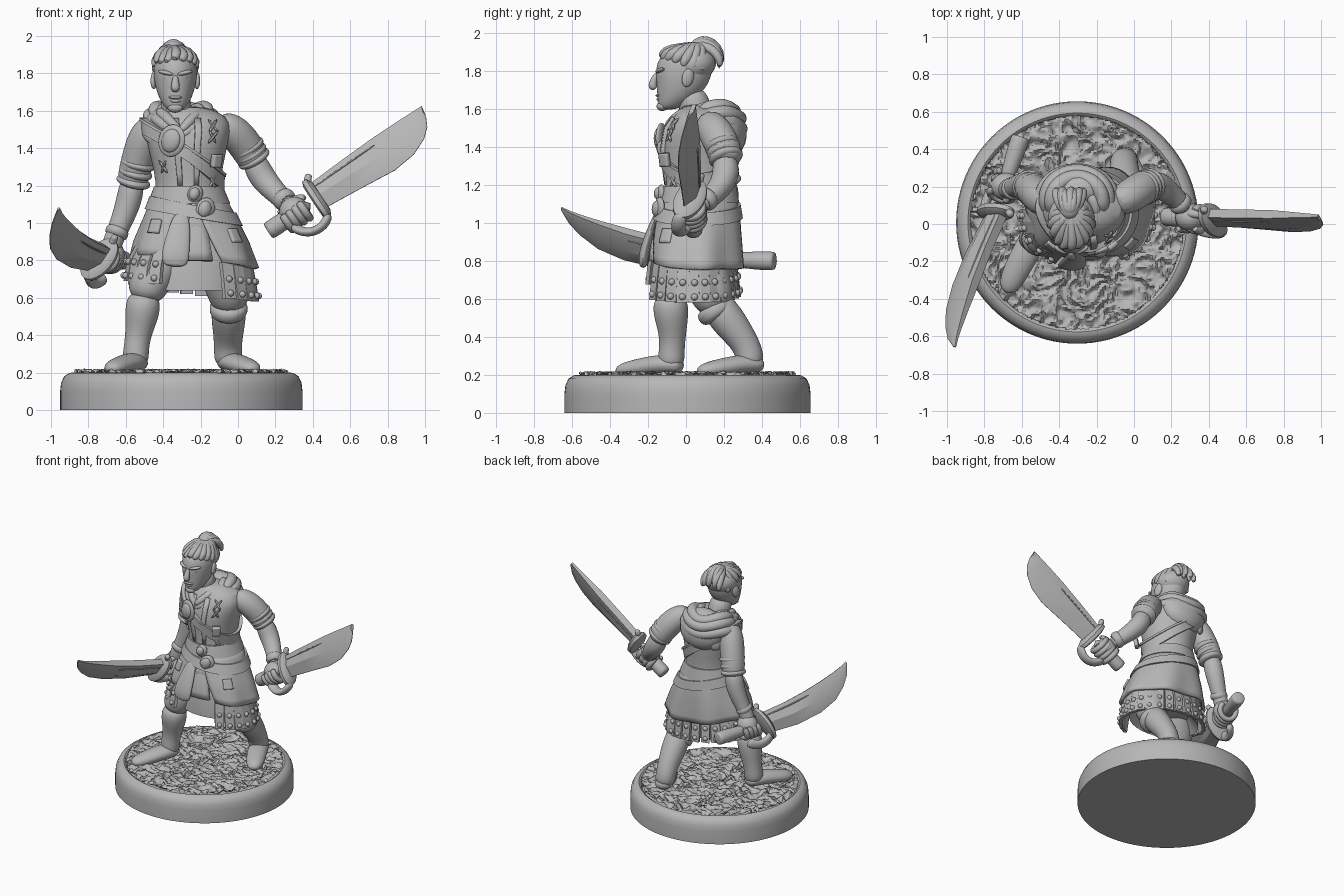
import bpy, bmesh, math, random
from mathutils import Vector as V, noise

random.seed(4)
if "Cube" in bpy.data.objects:
    bpy.data.objects.remove(bpy.data.objects["Cube"])

stone = bpy.data.materials.new("plain_grey")
stone.use_nodes = True
GREY = (0.47, 0.47, 0.47, 1)
stone.diffuse_color = GREY
stone.node_tree.nodes["Principled BSDF"].inputs["Base Color"].default_value = GREY
TAU = 2 * math.pi


def finish(name, bm, sub=0, angle=40):
    bmesh.ops.recalc_face_normals(bm, faces=bm.faces)
    me = bpy.data.meshes.new(name)
    bm.to_mesh(me)
    bm.free()
    ob = bpy.data.objects.new(name, me)
    bpy.context.collection.objects.link(ob)
    me.materials.append(stone)
    if sub:
        ob.modifiers.new("smooth", 'SUBSURF').levels = sub
    bpy.ops.object.select_all(action='DESELECT')
    ob.select_set(True)
    bpy.context.view_layer.objects.active = ob
    bpy.ops.object.shade_smooth_by_angle(angle=math.radians(angle))
    return ob


def loft(name, rings, loop=False, sub=0, angle=40):
    """Skin a list of equal point rings."""
    bm = bmesh.new()
    vs = [[bm.verts.new(p) for p in r] for r in rings]
    n = len(rings[0])
    for j in range(len(vs) if loop else len(vs) - 1):
        a, b = vs[j], vs[(j + 1) % len(vs)]
        for i in range(n):
            bm.faces.new((a[i], a[(i + 1) % n], b[(i + 1) % n], b[i]))
    if not loop:
        bm.faces.new(vs[0])
        bm.faces.new(vs[-1])
    return finish(name, bm, sub, angle)


def tube(name, pts, sub=2, n=10, flat=1.0):
    """Tapered limb through (x, y, z, radius) points."""
    P = [V(p[:3]) for p in pts]
    rings, side = [], None
    for i, p in enumerate(P):
        t = (P[min(i + 1, len(P) - 1)] - P[max(i - 1, 0)]).normalized()
        if side is None:
            side = V((1, 0, 0)) if abs(t.z) > 0.8 else t.cross(V((0, 0, 1)))
        side = (side - t * side.dot(t)).normalized()
        up, r = t.cross(side), pts[i][3]
        rings.append([p + side * r * math.cos(TAU * k / n) + up * r * flat * math.sin(TAU * k / n)
                      for k in range(n)])
    return loft(name, rings, sub=sub, angle=60)


def blob(name, loc, size, rot=(0, 0, 0)):
    bm = bmesh.new()
    bmesh.ops.create_uvsphere(bm, u_segments=20, v_segments=12, radius=1)
    ob = finish(name, bm, 0, 60)
    ob.location, ob.scale, ob.rotation_euler = loc, size, rot


# ---- body outline: z, centre x, centre y, half width, half depth
BODY = [(.76, -.24, .045, .335, .255), (.9, -.25, .05, .295, .24), (1.0, -.255, .06, .25, .22),
        (1.12, -.262, .07, .195, .19), (1.2, -.265, .07, .165, .175), (1.38, -.27, .07, .205, .2),
        (1.5, -.27, .08, .235, .19), (1.57, -.275, .09, .225, .15), (1.63, -.3, .08, .12, .1)]


def skin(a, z, off=0.0):
    """Point on the body outline at angle a and height z, pushed out by off."""
    z = max(BODY[0][0], min(BODY[-1][0], z))
    for lo, hi in zip(BODY, BODY[1:]):
        if z <= hi[0]:
            f = (z - lo[0]) / (hi[0] - lo[0])
            _, cx, cy, rx, ry = [u + (v - u) * f for u, v in zip(lo, hi)]
            return V((cx + (rx + off) * math.cos(a), cy + (ry + off) * math.sin(a), z))


def band(name, z0, slope, high, thick, n=64):
    """Belt that hugs the body."""
    rings = []
    for k in range(n):
        a = TAU * k / n
        z = z0 + slope * math.cos(a)
        rings.append([skin(a, z + s * high / 2, t) for s, t in
                      ((-1, -.02), (-1, thick), (1, thick), (1, -.02))])
    loft(name, rings, loop=True)


def patch(name, a0, a1, z0, z1, thick=.012):
    """Small cloth plate on the body."""
    bm = bmesh.new()
    g = [[bm.verts.new(skin(a0 + (a1 - a0) * i / 4, z0 + (z1 - z0) * j / 6, thick))
          for i in range(5)] for j in range(7)]
    for j in range(6):
        for i in range(4):
            bm.faces.new((g[j][i], g[j][i + 1], g[j + 1][i + 1], g[j + 1][i]))
    finish(name, bm).modifiers.new("thick", 'SOLIDIFY').thickness = .03


# ---- round base with a rough floor
CX, CY = -.303, .008
prof = [(.648, 0), (.648, .1), (.643, .145), (.627, .18), (.6, .197), (.585, .2), (.57, .19), (.56, .16)]
loft("base", [[(CX + r * math.cos(TAU * k / 96), CY + r * math.sin(TAU * k / 96), z)
               for k in range(96)] for r, z in prof])
bm = bmesh.new()
bmesh.ops.create_grid(bm, x_segments=130, y_segments=130, size=.58)
bmesh.ops.delete(bm, geom=[v for v in bm.verts if v.co.length > .575], context='VERTS')
for v in bm.verts:
    x, y = v.co.x + random.uniform(-.002, .002), v.co.y + random.uniform(-.002, .002)
    q = V((x * .8 + y * .6, y * .8 - x * .6, .03)) * 12
    q += noise.noise_vector(q * .7) * .8
    ridge = abs(noise.noise(q * 1.37)) + .5 * abs(noise.noise(q * 2.3 + V((9.2, 3.7, 1.4))))
    v.co = V((CX + x, CY + y, .222 - .06 * min(ridge, .6)))
finish("rough_ground", bm, 0, 45)

# ---- torso and clothing
loft("torso", [[skin(TAU * k / 32, z) for k in range(32)] for z, *_ in BODY[1:]], sub=1)
band("waist_sash", 1.15, 0, .09, .018)
band("hanging_belt", 1.065, -.045, .07, .024)
band("shoulder_strap", 1.37, -.15, .085, .018)
band("strap_edge", 1.405, -.15, .016, .026)
patch("vest_edge_right", -1.9, -1.75, 1.2, 1.56)
patch("vest_edge_left", -1.4, -1.25, 1.2, 1.56)
for a, z in ((-.95, 1.46), (-2.3, 1.3), (-.8, 1.22), (-.95, 1.52)):
    for s in (-1, 1):
        p, q = skin(a - .14, z - .04 * s, .012), skin(a + .14, z + .04 * s, .012)
        tube("lacing", [(*p, .011), (*q, .011)], 1, 6)
for a0, a1, z0 in ((-2.45, -2.2, .95), (-.8, -.55, .9), (-1.0, -.75, 1.3)):
    patch("sewn_patch", a0, a1, z0, z0 + .07, .03)

# oval brooch and buckles
for nm, a, z, s in (("brooch", -1.93, 1.44, 1), ("buckle", -1.2, 1.075, .7), ("sash_knot", -1.4, 1.155, .55)):
    p = skin(a, z, .02)
    tilt = (0, .35, a + math.pi / 2)
    blob(nm + "_rim", p, (.075 * s, .022, .088 * s), tilt)
    blob(nm + "_stone", p + V((-.004, -.013, 0)), (.052 * s, .026, .064 * s), tilt)
blob("back_brooch", skin(2.3, 1.42, .02), (.045, .025, .05), (0, 0, .7))

# coat skirt, open at the front
bm = bmesh.new()
NA, NZ, rows = 56, 8, []
for j in range(NZ + 1):
    f = j / NZ
    gap = .04 + .36 * f
    row = []
    for i in range(NA + 1):
        a = -math.pi / 2 + .12 + gap + (TAU - 2 * gap) * i / NA
        z = 1.12 - (.33 + .02 * math.sin(a) * f + .035 * math.cos(a)) * f
        row.append(bm.verts.new(skin(a, z, .012 + .012 * f * math.sin(a * 7))))
    rows.append(row)
for j in range(NZ):
    for i in range(NA):
        bm.faces.new((rows[j][i], rows[j][i + 1], rows[j + 1][i + 1], rows[j + 1][i]))
finish("coat_skirt", bm, 0, 60).modifiers.new("thick", 'SOLIDIFY').thickness = .022

# inner cloth, front panel and studded strips
loft("inner_cloth", [[(-.24 + r * math.cos(TAU * k / 32), .05 + r * .72 * math.sin(TAU * k / 32), z)
                      for k in range(32)] for z, r in ((1.02, .2), (.85, .27), (.64, .28), (.72, .2))])
patch("front_panel", -1.75, -1.22, .8, 1.08, -.005)
tube("front_flap", [(-.3, -.15, 1.06, .04), (-.315, -.19, .95, .065), (-.335, -.225, .84, .08),
                    (-.34, -.225, .76, .075)], 2, 10, .35)
for k in range(26):
    a = TAU * k / 26
    if math.sin(a) < -.88:
        continue
    raised = math.cos(a) < .1 and math.sin(a) < .1
    deep = .78 if math.sin(a) < 0 else .69
    out = V((math.cos(a), math.sin(a) * deep, 0))
    side = V((-math.sin(a), math.cos(a) * deep, 0)).normalized() * .033
    drop = -.02 - .035 * math.cos(a) + (.04 if raised else 0)
    flare = .03 if raised else 0
    rings, c = [], V((-.235, .045, 0))
    for z, r in ((.83, .3), (.74, .318 + flare), (.635, .335 + flare)):
        m = c + out * r + V((0, 0, z + drop))
        n = out.normalized() * .012
        rings.append([m - side - n, m + side - n, m + side + n, m - side + n])
    loft("skirt_strip", rings)
    for z, r in ((.74, .33), (.665, .345)):
        blob("stud", c + out * (r + flare) + V((0, 0, z + drop)), (.018, .018, .018))

# ---- legs and boots
tube("right_thigh", [(-.36, .03, .9, .12), (-.43, -.04, .76, .13), (-.49, -.08, .65, .115), (-.5, -.085, .58, .08)])
tube("right_boot", [(-.5, -.085, .63, .09), (-.51, -.08, .53, .103), (-.53, -.07, .42, .075),
                    (-.545, -.075, .33, .07), (-.55, -.08, .23, .08)])
tube("right_foot", [(-.52, -.01, .245, .06), (-.56, -.12, .26, .08), (-.62, -.23, .24, .075),
                    (-.665, -.32, .225, .065), (-.68, -.37, .22, .03)], flat=.7)
tube("left_thigh", [(-.13, .06, .9, .13), (-.08, .1, .74, .135), (-.045, .135, .62, .125), (-.045, .17, .53, .09)])
tube("left_knee_cuff", [(-.05, .13, .58, .1), (-.05, .155, .54, .112), (-.05, .185, .5, .1)])
tube("left_boot", [(-.05, .14, .6, .09), (-.05, .21, .5, .102), (-.052, .29, .4, .083),
                   (-.055, .335, .32, .078), (-.05, .34, .23, .08)])
tube("left_foot", [(-.065, .415, .25, .06), (-.04, .31, .26, .08), (.02, .2, .24, .075),
                   (.07, .11, .225, .065), (.09, .06, .22, .03)], flat=.7)

# ---- arms
tube("right_sleeve", [(-.42, .1, 1.55, .07), (-.49, .13, 1.48, .1), (-.53, .17, 1.36, .095),
                      (-.56, .2, 1.25, .09), (-.565, .205, 1.19, .08)])
tube("right_forearm", [(-.56, .2, 1.25, .07), (-.58, .215, 1.12, .075), (-.63, .2, .99, .06),
                       (-.67, .185, .9, .055), (-.685, .19, .84, .06)])
tube("left_sleeve", [(-.11, .1, 1.55, .07), (-.02, .15, 1.49, .1), (.04, .19, 1.415, .097),
                     (.08, .21, 1.35, .095), (.1, .21, 1.31, .08)])
tube("left_forearm", [(.07, .2, 1.37, .07), (.125, .22, 1.24, .08), (.215, .15, 1.15, .06),
                      (.28, .07, 1.09, .055)])
for nm, p, q in (("right", V((-.56, .2, 1.22)), V((-.52, .165, 1.38))),
                 ("left", V((.085, .21, 1.345)), V((.03, .18, 1.44)))):
    for f, r in ((0, .1), (.3, .098), (.6, .102)):
        c, t = p.lerp(q, f), (q - p).normalized() * .03
        tube(nm + "_sleeve_fold", [(*(c - t), .08), (*c, r + .004), (*(c + t), .08)], 2, 12)
for nm, p, q in (("right", V((-.635, .197, .98)), V((-.66, .18, .92))),
                 ("left", V((.225, .135, 1.145)), V((.27, .085, 1.105)))):
    tube(nm + "_cuff", [(*p, .06), (*p.lerp(q, .5), .068), (*q, .06)], 1, 14)


# ---- swords with guard, grip and gripping hand
def sword(nm, guard, tip_dir, spine, pommel, sections, hand, bow):
    d = V(tip_dir).normalized()
    w = V(spine)
    w = (w - d * w.dot(d)).normalized()
    t, g, p = w.cross(d), V(guard), V(pommel)
    rings = []
    for u, lo, hi in sections:
        k, h = lo + .45 * (hi - lo), .036 - .03 * max(0, u - .4) / .39
        rings.append([g + d * u + w * v + t * s for v, s in
                      ((hi, h * .7), (k, h), (lo, .002), (lo, -.002), (k, -h), (hi, -h * .7))])
    loft(nm + "_blade", rings, angle=25)
    for s in (-1, 1):
        tube(nm + "_blade_ridge", [(*(g + d * u + w * (lo + .8 * (hi - lo)) + t * s * .029), .006)
                                   for u, lo, hi in sections[:3]], 1, 6)
    ax = (g - p).normalized()
    tube(nm + "_grip", [(*(p + ax * f), r) for f, r in
                        ((0, .045), (.006, .052), (.12, .05), (.13, .044), (.28, .042))], 1, 14)
    # cupped guard plate and knuckle bow
    loft(nm + "_guard", [[g + d * o + w * r * math.cos(TAU * k / 24) + t * r * .6 * math.sin(TAU * k / 24)
                          for k in range(24)] for r, o in ((.1, -.04), (.13, -.03), (.13, -.005), (.09, .015))])
    tube(nm + "_knuckle_bow", [(*(g + d * o - w * bow * v), .028) for o, v in
                               ((0, .7), (-.06, 1), (-.14, .95), (-.19, .6), (-.2, .3))], 2, 8, 1.5)
    tube(nm + "_guard_hook", [(*(g + d * o + w * v), .022) for o, v in ((-.01, .1), (.0, .13), (.025, .15))], 2, 8)
    # palm, fingers and thumb
    h = V(hand)
    blob(nm + "_palm", h, (.08, .075, .08))
    for k in range(4):
        c = p + ax * ((h - p).dot(ax) - .06 + .037 * k)
        tube(nm + "_finger", [(*(c + w * .07 * math.cos(b) + t * .066 * math.sin(b)), .023)
                              for b in [k * .05 + TAU * i / 9 for i in range(8)]], 1, 8)
    tube(nm + "_thumb", [(*(h + w * .05), .03), (*(h + w * .06 + ax * .05), .026), (*(h + w * .03 + ax * .1), .018)], 1, 8)


sword("left_sword", (.435, .02, 1.135), (.829, -.03, .559), (-.5, .42, .75), (.16, .04, .955),
      [(0, -.07, .088), (.2, -.09, .098), (.42, -.115, .106), (.55, -.1, .108), (.64, -.058, .108),
       (.69, -.01, .108), (.715, .045, .108), (.725, .1, .109)], (.3, .035, 1.06), .155)
sword("right_sword", (-.745, .05, .81), (-.215, -.7, .26), (.6, 0, .8), (-.605, .468, .8),
      [(0, -.085, .08), (.2, -.15, .04), (.4, -.18, .015), (.55, -.17, .005), (.66, -.125, .002),
       (.73, -.075, .004), (.785, -.005, .012)], (-.685, .2, .83), .115)

# ---- cowl and hood
blob("hood_bag", (-.29, .205, 1.5), (.185, .11, .155), (.3, 0, 0))
for rx, ry, z, th, dy in ((.19, .155, 1.515, .045, .13), (.165, .145, 1.57, .045, .135), (.135, .125, 1.605, .045, .125),
                          (.1, .1, 1.6, .035, .08)):
    rings = []
    for k in range(32):
        a = TAU * k / 32
        o = V((math.cos(a), math.sin(a), 0))
        dip = .1 * max(0, -o.y - .2) + .05 * max(0, o.y) ** 3
        c = V((-.305 + rx * o.x, dy + ry * o.y, z + .03 * o.y - dip))
        rings.append([c + o * th * math.cos(b) + V((0, 0, th * math.sin(b))) for b in [TAU * i / 8 for i in range(8)]])
    loft("cowl_fold", rings, loop=True, sub=1, angle=60)
for s in (-1, 1):
    for f in (0, .03):
        tube("collar_fold", [(-.31 + s * (.115 + f), .06, 1.6 - f, .03), (-.31 + s * (.085 + f), -.03, 1.575 - f, .033),
                             (-.31 + s * (.03 + f / 2), -.09, 1.52 - f, .028), (-.31, -.1, 1.49 - f, .02)], 2, 8)

# ---- head
tube("neck", [(-.325, .08, 1.5, .1), (-.33, .05, 1.6, .085), (-.335, .02, 1.7, .09)])
HEAD = [(1.595, -.1, .03, .04), (1.62, -.075, .06, .075), (1.67, -.04, .09, .112), (1.74, -.015, .112, .142),
        (1.81, -.01, .12, .152), (1.87, 0, .112, .145), (1.92, .01, .08, .1), (1.94, .02, .02, .03)]
HX = -.335
loft("head", [[(HX + rx * math.cos(TAU * k / 20), cy + ry * math.sin(TAU * k / 20), z)
               for k in range(20)] for z, cy, rx, ry in HEAD], sub=1, angle=60)
tube("nose", [(HX, -.15, 1.79, .014), (HX, -.168, 1.755, .021), (HX, -.18, 1.72, .028), (HX, -.16, 1.705, .02)], 2, 8)
blob("upper_lip", (HX, -.145, 1.672), (.036, .015, .009))
blob("lower_lip", (HX, -.14, 1.652), (.03, .015, .01))
blob("chin", (HX, -.125, 1.615), (.04, .03, .026))
for s in (-1, 1):
    blob("brow", (HX + s * .05, -.136, 1.803), (.045, .02, .012), (0, s * -.2, s * .4))
    blob("eye", (HX + s * .046, -.128, 1.775), (.024, .014, .01), (0, 0, s * .35))
    blob("ear", (HX + s * .113, .01, 1.765), (.018, .032, .05), (-.25, 0, s * .3))

# hair swept back to a tied tail
blob("hair_cap", (HX, .035, 1.835), (.124, .125, .095), (.2, 0, 0))
for k in range(13):
    a = -math.pi / 2 + (k - 6) * .36
    o = V((math.cos(a), math.sin(a), 0))
    e = random.uniform(-.02, .02)
    z = 1.88 + e - .06 * (1 - math.cos((k - 6) * .36))
    tube("hair_lock", [(HX + o.x * .11 + e, o.y * .138, z, .016), (HX + o.x * .108 - e, o.y * .128 + .01, z + .032, .032),
                       (HX + o.x * .07, o.y * .07 + .04, 1.925 + e / 2, .032), (HX, .07, 1.935, .025)], 1, 8)
blob("hair_tie", (HX - .01, .075, 1.935), (.05, .05, .04))
for k in range(7):
    w = (k - 3) / 3
    e = random.uniform(-.03, .03)
    top = 1.968 - .035 * w * w
    tube("tail_lock", [(HX - .01, .05, 1.945, .025), (HX - .01 + w * .045, .085, top, .026),
                       (HX - .01 + w * .065, .14, top - .015, .028), (HX - .01 + w * .075 + e / 2, .18 + e / 3, top - .07, .026),
                       (HX - .01 + w * .07 + e, .18 + e / 2, 1.82 + e, .012)], 1, 8)
